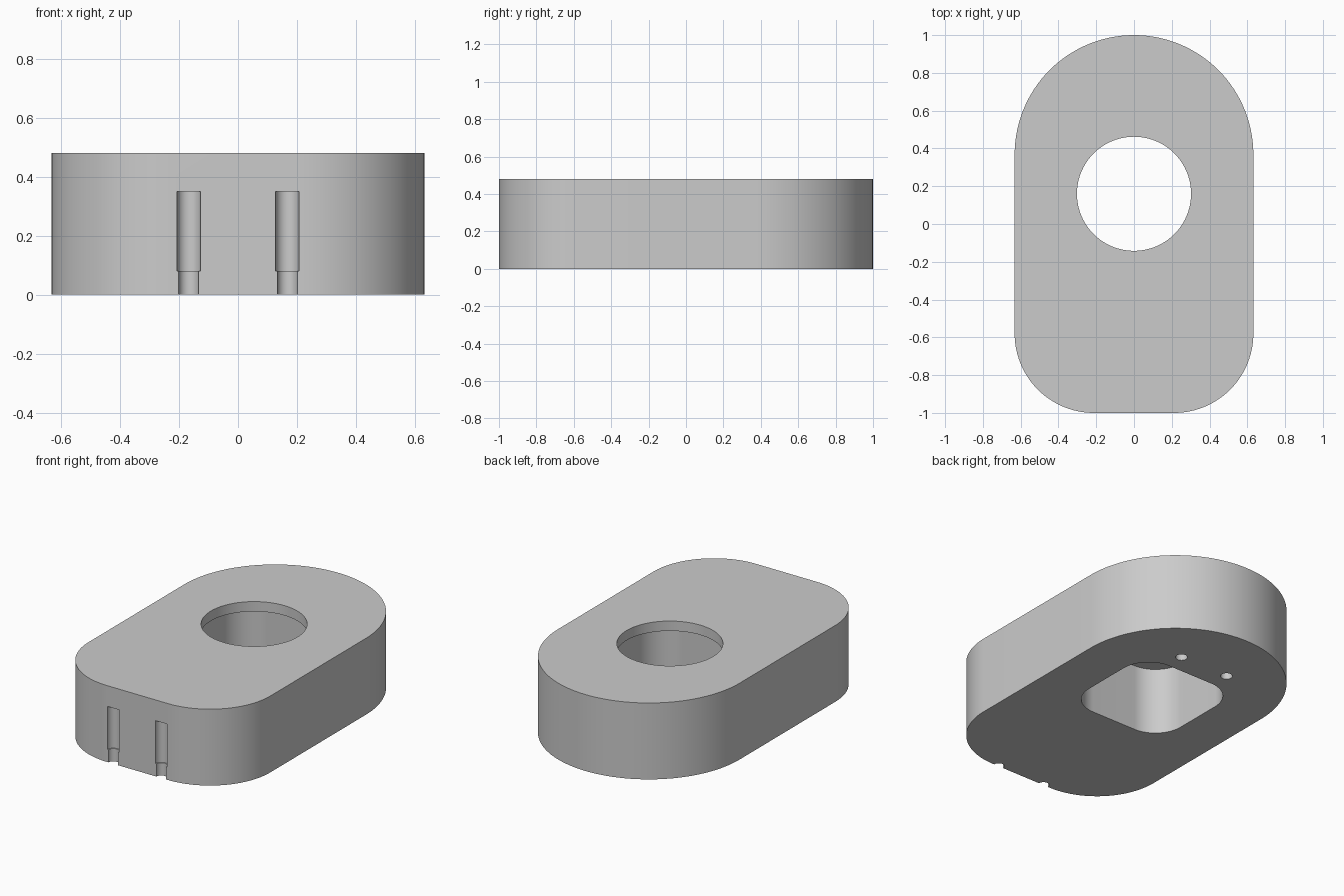
import bpy, bmesh
from math import sin, cos, radians

if "Cube" in bpy.data.objects:
    bpy.data.objects.remove(bpy.data.objects["Cube"], do_unlink=True)

GREY = (0.6, 0.6, 0.6, 1.0)
grey = bpy.data.materials.new("plain_grey")
grey.use_nodes = True
grey.diffuse_color = GREY
grey.node_tree.nodes["Principled BSDF"].inputs["Base Color"].default_value = GREY


def prism(name, arcs, z0, z1, step=3):
    """Upright solid whose outline joins arcs (cx, cy, radius, start, end)."""
    points = []
    for cx, cy, r, start, end in arcs:
        n = (end - start) // step
        for i in range(n + 1):
            a = radians(start + i * step)
            points.append((cx + r * cos(a), cy + r * sin(a), z0))
    bm = bmesh.new()
    face = bm.faces.new([bm.verts.new(p) for p in points])
    top = bmesh.ops.extrude_face_region(bm, geom=[face])["geom"]
    bmesh.ops.translate(bm, vec=(0, 0, z1 - z0),
                        verts=[v for v in top if isinstance(v, bmesh.types.BMVert)])
    bmesh.ops.remove_doubles(bm, verts=bm.verts, dist=1e-4)
    bmesh.ops.recalc_face_normals(bm, faces=bm.faces)
    mesh = bpy.data.meshes.new(name)
    bm.to_mesh(mesh)
    bm.free()
    mesh.materials.append(grey)
    obj = bpy.data.objects.new(name, mesh)
    bpy.context.collection.objects.link(obj)
    return obj


def cylinder(name, x, y, r, z0, z1, step=3):
    return prism(name, [(x, y, r, 0, 360)], z0, z1, step)


# Body: round back, straight sides, rounded front corners
HEIGHT, HALF, CORNER = 0.48, 0.632, 0.42
IN = HALF - CORNER
body = prism("body", [(0, 1 - HALF, HALF, 0, 180),
                      (-IN, CORNER - 1, CORNER, 180, 270),
                      (IN, CORNER - 1, CORNER, 270, 360)], 0, HEIGHT)

# Round opening through the top lip, rounded square pocket beneath it
CY, LIP = 0.16, 0.418
s, r = 0.154, 0.186
cutters = [
    prism("pocket_cutter", [(s, CY + s, r, 0, 90), (-s, CY + s, r, 90, 180),
                            (-s, CY - s, r, 180, 270), (s, CY - s, r, 270, 360)],
          -0.1, LIP),
    cylinder("opening_cutter", 0, CY, 0.302, 0.3, 0.6),
]

# Stepped blind holes: two under the back, two cut open by the front face
for y in (0.62, -1.0):
    for x in (-0.167, 0.167):
        cutters.append(cylinder("neck_cutter", x, y, 0.034, -0.1, 0.1, 10))
        cutters.append(cylinder("chamber_cutter", x, y, 0.04, 0.08, 0.35, 10))

# Cut, then bake the result
for cutter in cutters:
    mod = body.modifiers.new(cutter.name, "BOOLEAN")
    mod.operation = "DIFFERENCE"
    mod.solver = "EXACT"
    mod.object = cutter
bpy.context.view_layer.update()
bpy.ops.object.select_all(action="DESELECT")
body.select_set(True)
bpy.context.view_layer.objects.active = body
for mod in list(body.modifiers):
    bpy.ops.object.modifier_apply(modifier=mod.name)
for cutter in cutters:
    bpy.data.objects.remove(cutter, do_unlink=True)

bpy.ops.object.shade_smooth_by_angle(angle=radians(30))
